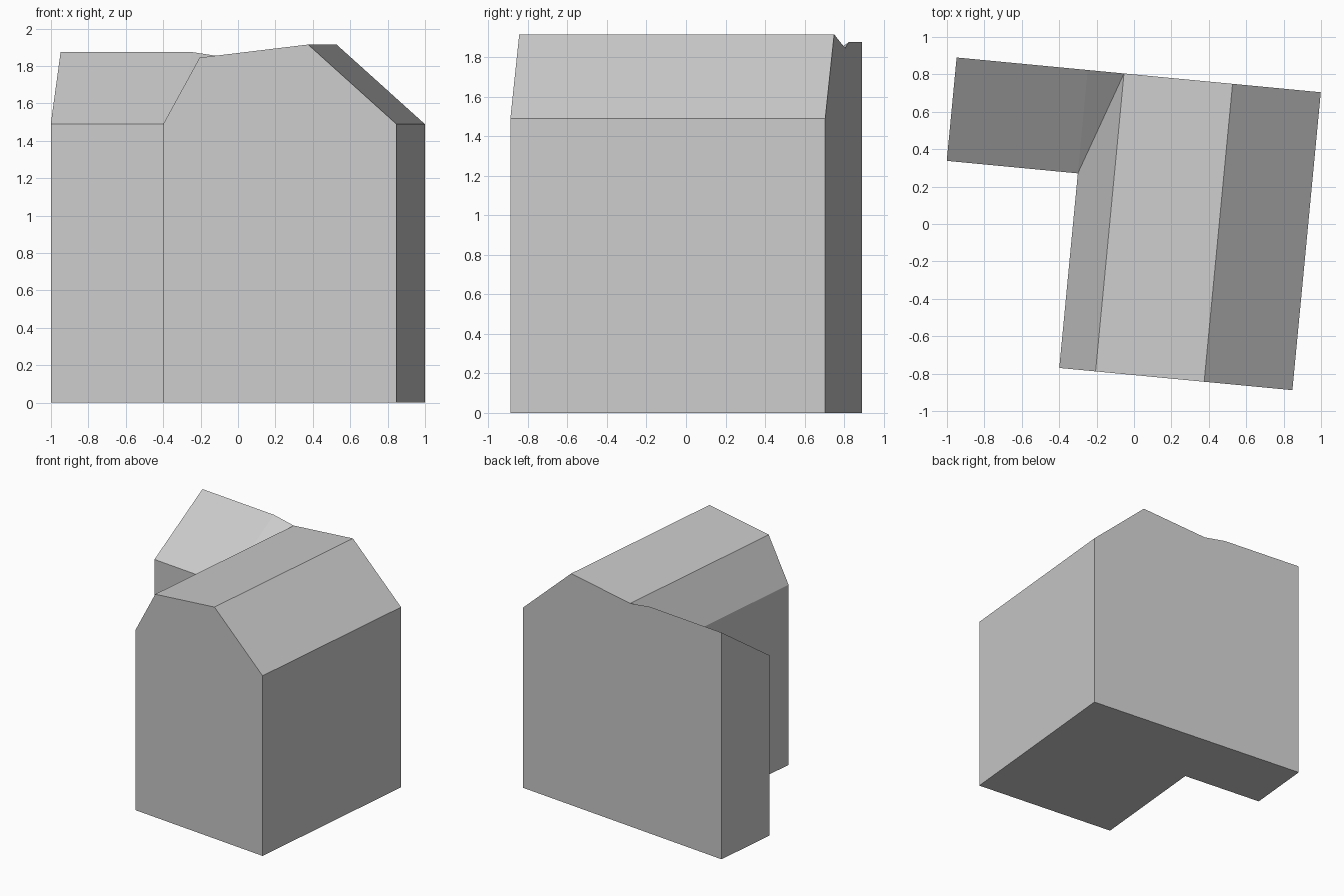
import bpy
import bmesh
import math
from mathutils import Matrix

cube = bpy.data.objects.get("Cube")
if cube:
    bpy.data.objects.remove(cube, do_unlink=True)

# Plain wall colour
grey = bpy.data.materials.new("plain_grey")
grey.use_nodes = True
colour = (0.6, 0.6, 0.6, 1)
grey.diffuse_color = colour
grey.node_tree.nodes["Principled BSDF"].inputs["Base Color"].default_value = colour

# Main dimensions, before the plot is turned
front, wing_front, back = -0.8, 0.245, 0.8
wing_end, main_left, main_right = -1.029, -0.325, 0.927
ridge_left, ridge_right = -0.13, 0.453
eave, low_ridge, high_ridge, wing_top = 1.49, 1.845, 1.915, 1.875

bm = bmesh.new()

# L-shaped footprint, anticlockwise from the wing's front corner
footprint = [(wing_end, wing_front), (main_left, wing_front), (main_left, front),
             (main_right, front), (main_right, back), (wing_end, back)]
base = [bm.verts.new((x, y, 0)) for x, y in footprint]
eaves = [bm.verts.new((x, y, eave)) for x, y in footprint[:-1]]
wing_a, valley, front_left, front_right, back_right = eaves

# Roof points
front_low, back_low = [bm.verts.new((ridge_left, y, low_ridge)) for y in (front, back)]
front_high, back_high = [bm.verts.new((ridge_right, y, high_ridge)) for y in (front, back)]
wing_back, wing_step = [bm.verts.new((x, back, wing_top)) for x in (wing_end, main_left)]

faces = [
    # Floor and plain walls
    base[::-1],
    (base[0], base[1], valley, wing_a),
    (base[1], base[2], front_left, valley),
    (base[3], base[4], back_right, front_right),
    (base[5], base[0], wing_a, wing_back),
    # Front gable and long back wall
    (base[2], base[3], front_right, front_high, front_low, front_left),
    (base[4], base[5], wing_back, wing_step, back_low, back_high, back_right),
    # Main roof: left slope, shallow top, right slope
    (valley, front_left, front_low, back_low),
    (front_low, front_high, back_high, back_low),
    (front_high, front_right, back_right, back_high),
    # Wing shed roof and its junction with the main roof
    (wing_a, valley, wing_step, wing_back),
    (valley, back_low, wing_step),
]
for face in faces:
    bm.faces.new(face)
bmesh.ops.recalc_face_normals(bm, faces=bm.faces)

# Turn the building on its plot
turn = Matrix.Translation((0, -0.004, 0)) @ Matrix.Rotation(math.radians(-5.45), 4, "Z")
bm.transform(turn)

mesh = bpy.data.meshes.new("building")
bm.to_mesh(mesh)
bm.free()
mesh.materials.append(grey)
building = bpy.data.objects.new("building", mesh)
bpy.context.collection.objects.link(building)
